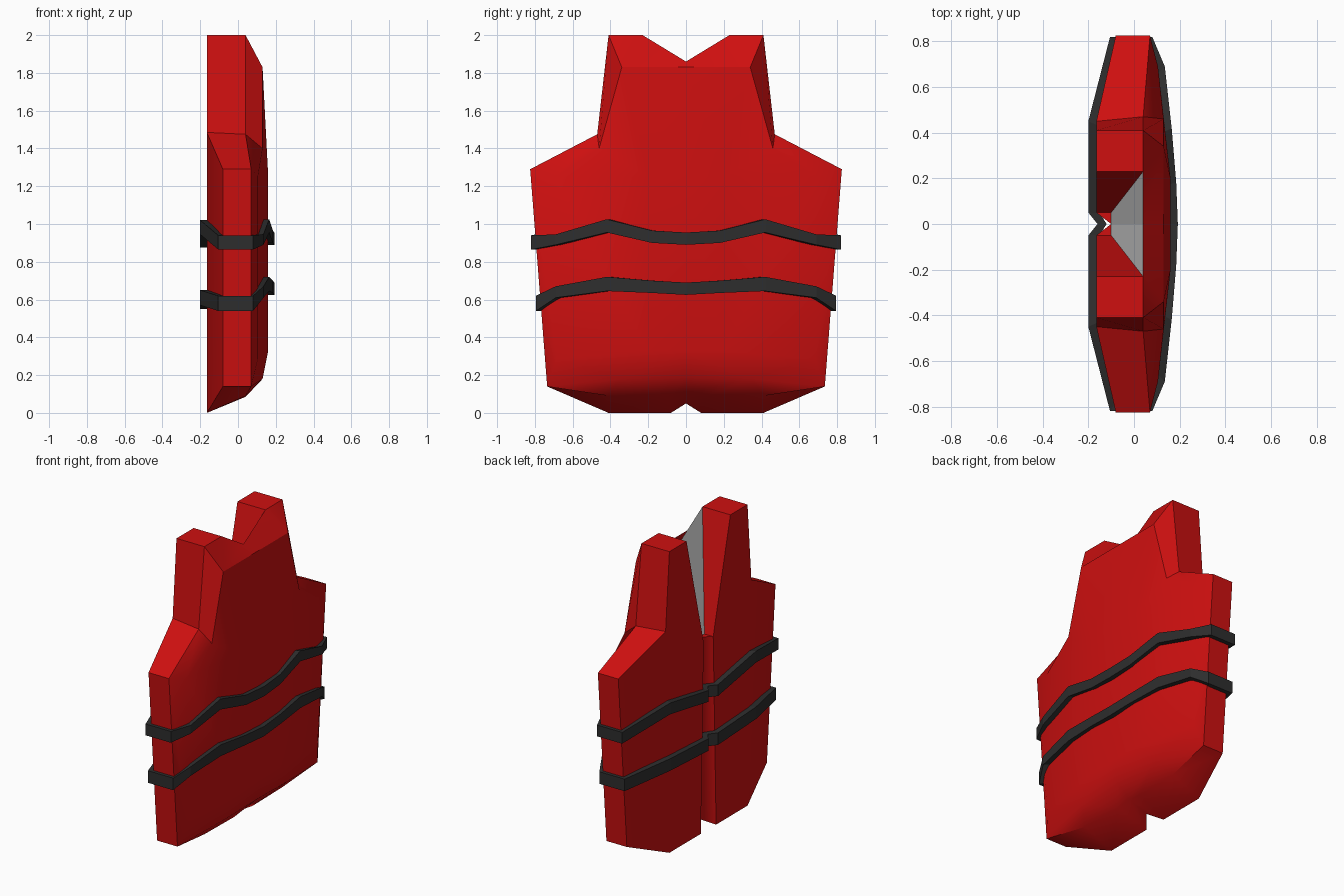
import bpy, bmesh, math

if "Cube" in bpy.data.objects:
    bpy.data.objects.remove(bpy.data.objects["Cube"])


def material(name, rgb):
    m = bpy.data.materials.new(name)
    m.diffuse_color = (*rgb, 1)
    m.use_nodes = True
    m.node_tree.nodes["Principled BSDF"].inputs["Base Color"].default_value = m.diffuse_color
    return m


def half_object(name, verts, faces, mat=None, recalc=True):
    """Build the +y half and mirror it across y."""
    bm = bmesh.new()
    vs = [bm.verts.new(v) for v in verts]
    for f in faces:
        bm.faces.new([vs[i] for i in f])
    if recalc:
        bmesh.ops.recalc_face_normals(bm, faces=bm.faces)
    me = bpy.data.meshes.new(name)
    bm.to_mesh(me)
    bm.free()
    ob = bpy.data.objects.new(name, me)
    bpy.context.collection.objects.link(ob)
    if mat:
        me.materials.append(mat)
    mod = ob.modifiers.new("mirror", 'MIRROR')
    mod.use_axis = (False, True, False)
    mod.merge_threshold = 0.0005
    return ob


red = material("red_foam", (0.62, 0.005, 0.005))
black = material("black_webbing", (0.027, 0.027, 0.027))

# Vest body: front panel (F), slit and neck (S, D, T), rim (R), back bevel (B), back plate (C)
P = {
    "F0": (-.165, .05, 1.26), "F1": (-.165, .23, 2), "F2": (-.165, .41, 2),
    "F3": (-.165, .45, 1.485), "F4": (-.08, .825, 1.29), "F5": (-.08, .735, .14),
    "F6": (-.165, .41, 0), "F7": (-.165, .08, 0),
    "S": (-.1, 0, .05), "T": (-.1, 0, 1.26), "D": (-.1, .05, 1.26),
    "R0": (.04, 0, 1.86), "R1": (.04, .23, 2), "R2": (.04, .41, 2),
    "R3": (.04, .47, 1.475), "R4": (.07, .825, 1.29), "R5": (.07, .735, .14),
    "R6": (.04, .41, .09), "R7": (.04, .1, .085), "R8": (.04, 0, .1),
    "B0": (.13, 0, 1.83), "B2": (.13, .34, 1.83), "B3": (.13, .46, 1.4),
    "B4": (.105, .69, 1.25), "B5": (.105, .685, .285), "B6": (.13, .34, .18),
    "B8": (.13, 0, .185),
    "C0": (.16, 0, 1.25), "C1": (.16, .2, 1.25), "C2": (.16, .2, .33), "C3": (.16, 0, .33),
}
FRONT = ["F0 F1 F2 F3 F6 F7", "F3 F4 F5 F6"]
SLIT = ["F0 F1 R1 D", "F0 D T", "F0 T S F7"]
# Rim runs from the front outline to the back outline
RIM = [f"F{i} F{i+1} R{i+1} R{i}" for i in range(1, 7)] + ["F7 S R8 R7"]
BEVEL = [f"R{i} R{i+1} B{i+1} B{i}" for i in range(2, 6)]
BEVEL += ["R0 R1 B2 B0", "R1 R2 B2", "R6 R7 R8 B8 B6"]
BACK = ["B0 B2 C1 C0", "B2 B3 C1", "B3 B4 C1", "B4 B5 C2 C1",
        "B5 B6 C2", "B6 B8 C3 C2", "C0 C1 C2 C3"]
names = list(P)
faces = [[names.index(n) for n in f.split()] for f in FRONT + SLIT + RIM + BEVEL + BACK]
body = half_object("vest_body", P.values(), faces, red)
bpy.context.view_layer.objects.active = body
body.select_set(True)
bpy.ops.object.shade_smooth_by_angle(angle=math.radians(35))
body.select_set(False)

# Grey lining sloping from the back collar into the neck opening
half_object("neck_lining", [P[n] for n in ("D", "T", "R0", "R1")], [(0, 1, 2, 3)], recalc=False)

# Straps: outer path from front centre round the side to back centre
PATH = [(-.16, 0), (-.2, .05), (-.2, .45), (-.105, 1), (.08, 1),
        (.135, .69), (.165, .42), (.185, .18), (.192, 0)]


def strap(name, side, bottoms, tops):
    verts, quads = [], []
    for (x, y), lo, hi in zip(PATH, bottoms, tops):
        y = side if y == 1 else y
        for k, l, z in ((1, 1, lo), (1, 1, hi), (.75, .95, hi), (.75, .95, lo)):
            verts.append((x * k, y * l, z))
    for i in range(len(PATH) - 1):
        for j in range(4):
            a, b = i * 4 + j, i * 4 + (j + 1) % 4
            quads.append((a, b, b + 4, a + 4))
    half_object(name, verts, quads, black)


strap("upper_strap", .82, [.875, .875, .945, .865, .865, .89, .955, .9, .89],
      [.95, .95, 1.02, .94, .94, .945, 1.025, .965, .955])
strap("lower_strap", .795, [.55, .55, .57, .54, .54, .61, .645, .635, .625],
      [.63, .63, .65, .62, .62, .67, .72, .7, .69])
